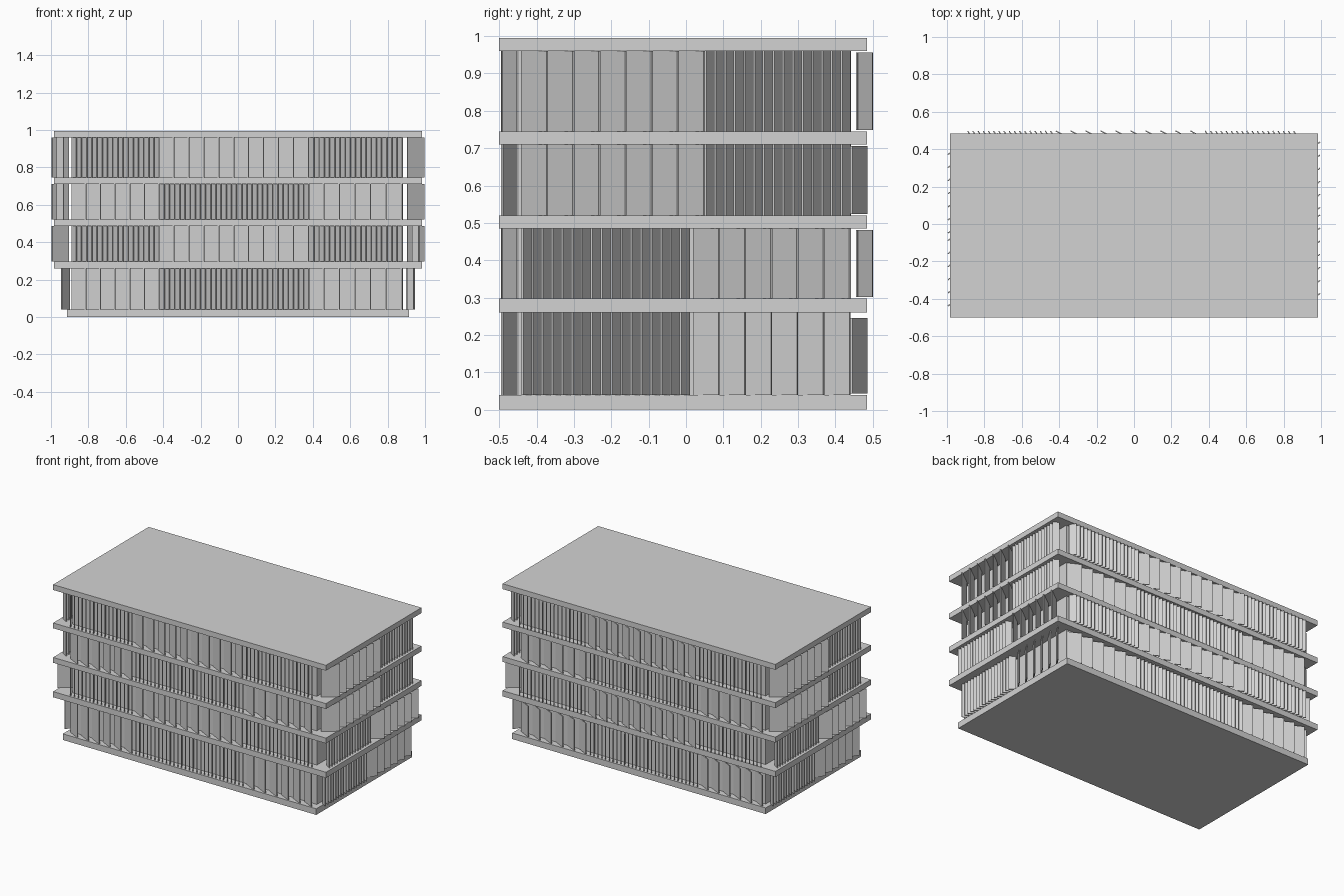
import bpy, bmesh
from math import radians
from mathutils import Matrix, Vector

if "Cube" in bpy.data.objects:
    bpy.data.objects.remove(bpy.data.objects["Cube"], do_unlink=True)

# One pale grey finish for the whole building
grey = bpy.data.materials.new("pale_grey")
grey.use_nodes = True
colour = (0.65, 0.65, 0.65, 1)
grey.diffuse_color = colour
grey.node_tree.nodes["Principled BSDF"].inputs["Base Color"].default_value = colour


def add_box(bm, centre, size, turn=0.0):
    matrix = (Matrix.Translation(Vector(centre))
              @ Matrix.Rotation(radians(turn), 4, 'Z')
              @ Matrix.Diagonal((*size, 1)))
    bmesh.ops.create_cube(bm, size=1, matrix=matrix)


def finish(bm, name):
    mesh = bpy.data.meshes.new(name)
    bm.to_mesh(mesh)
    bm.free()
    mesh.materials.append(grey)
    obj = bpy.data.objects.new(name, mesh)
    bpy.context.collection.objects.link(obj)


def block(name, x, y0, y1, z0, z1):
    bm = bmesh.new()
    add_box(bm, (0, (y0 + y1) / 2, (z0 + z1) / 2), (2 * x, y1 - y0, z1 - z0))
    finish(bm, name)


def steps(start, end, count):
    pitch = (end - start) / count
    return [start + pitch * (i + 0.5) for i in range(count)]


# Floor slabs and roof
slabs = [("base_slab", 0.915, 0, 0.04), ("floor_slab_1", 0.985, 0.26, 0.297),
         ("floor_slab_2", 0.985, 0.485, 0.52), ("floor_slab_3", 0.985, 0.71, 0.745),
         ("roof_slab", 0.985, 0.96, 0.995)]
for name, x, z0, z1 in slabs:
    block(name, x, -0.5, 0.485, z0, z1)

# Zones of the long sides: start, end, wide panel count, narrow fin count
zones = [(-0.89, -0.42, 6, 17), (-0.42, 0.38, 10, 29), (0.38, 0.88, 6, 18)]
THICK = 0.006

for storey in range(4):
    z0, z1 = slabs[storey][3], slabs[storey + 1][2]
    label = f"storey_{storey + 1}"
    block("core_" + label, 0.883, -0.448, 0.44, z0, z1)
    odd = storey % 2

    # Long sides: wide panels and narrow fins swap zones on each storey
    for side, y in (("front", -0.473), ("back", 0.478 if odd else 0.463)):
        bottom, top = z0, z1
        if side == "back":
            bottom, top = z0 + 0.004, z1 - (0.004 if storey else 0.015)
        mid, tall = (bottom + top) / 2, top - bottom
        wide, narrow = bmesh.new(), bmesh.new()
        for index, (start, end, wide_count, fin_count) in enumerate(zones):
            if (index == 1) == bool(odd):
                for x in steps(start, end, wide_count):
                    add_box(wide, (x, y, mid), (0.087, THICK, tall), -27)
            else:
                for x in steps(start, end, fin_count):
                    add_box(narrow, (x, y, mid), (0.046, THICK, tall), -56)
        finish(wide, f"{side}_panels_{label}")
        finish(narrow, f"{side}_fins_{label}")

    # Short sides: the far side is the near side turned half round
    mid, tall = (z0 + z1) / 2, z1 - z0
    x, length, turn = (0.95, 0.112, 37) if storey else (0.922, 0.08, 57)
    half = 1 if storey < 2 else -1
    for side, sign in (("left", 1), ("right", -1)):
        wide, narrow = bmesh.new(), bmesh.new()
        for y in steps(0.02, 0.44, 6):
            add_box(wide, (sign * x, sign * half * y, mid), (length, THICK, tall), turn)
        if half < 0:
            add_box(wide, (sign * x, sign * 0.015, mid), (length, THICK, tall), turn)
        for y in steps(-0.44, 0.01, 17) if half > 0 else steps(0.05, 0.44, 15):
            add_box(narrow, (sign * x, sign * y, mid), (0.042, THICK, tall), -32)
        finish(wide, f"{side}_panels_{label}")
        finish(narrow, f"{side}_fins_{label}")
